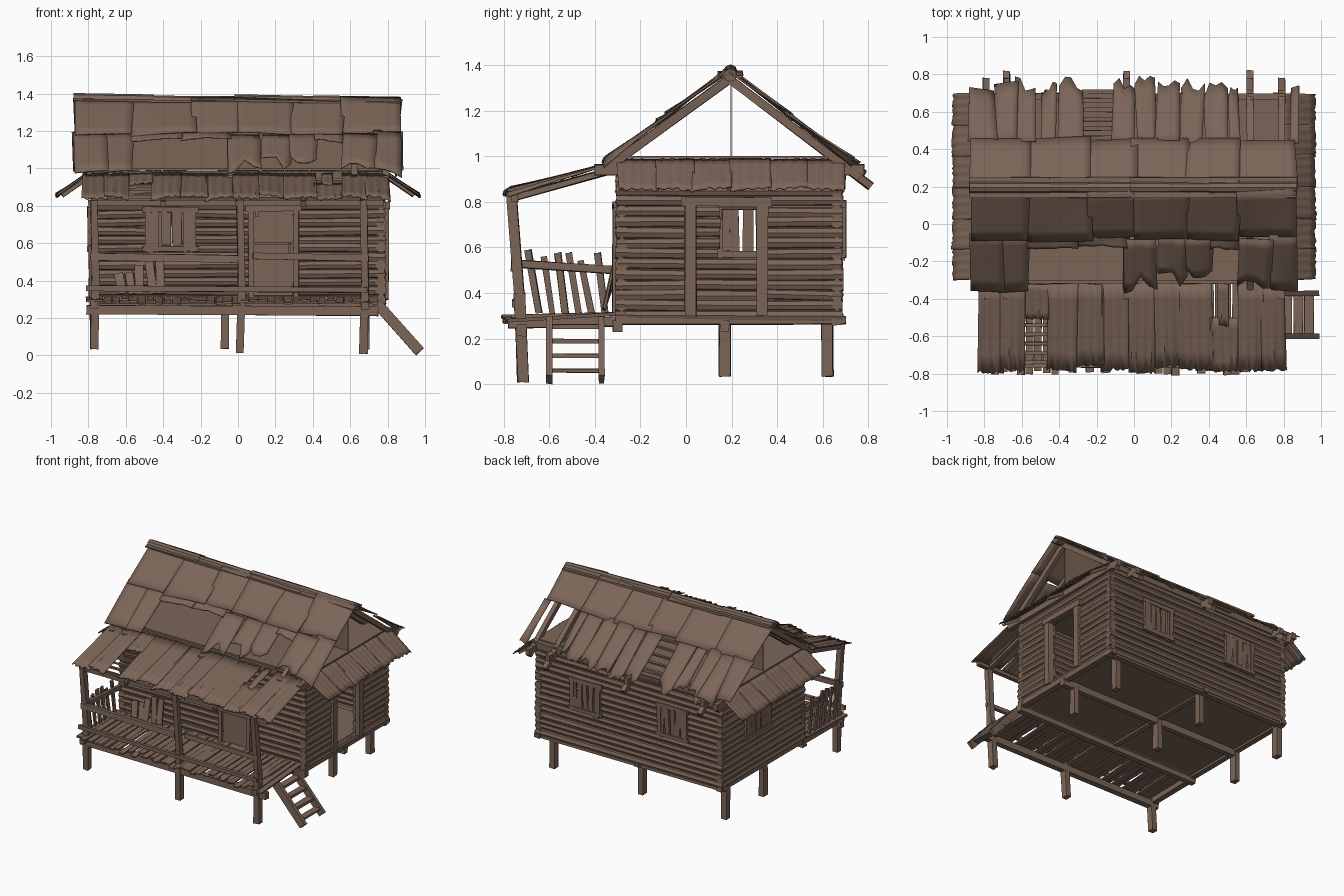
import bpy, bmesh, math, random
from mathutils import Vector, Matrix

if "Cube" in bpy.data.objects:
    bpy.data.objects.remove(bpy.data.objects["Cube"])

random.seed(7)
R = random.uniform
wood = bpy.data.materials.new("weathered brown")
wood.diffuse_color = (0.20, 0.13, 0.096, 1)
wood.use_nodes = True
wood.node_tree.nodes["Principled BSDF"].inputs["Base Color"].default_value = wood.diffuse_color


def finish(bm, name, solid=0):
    me = bpy.data.meshes.new(name)
    bm.to_mesh(me)
    bm.free()
    me.materials.append(wood)
    me.shade_smooth()
    me.set_sharp_from_angle(angle=math.radians(40))
    ob = bpy.data.objects.new(name, me)
    bpy.context.collection.objects.link(ob)
    if solid:
        m = ob.modifiers.new("thickness", 'SOLIDIFY')
        m.thickness = solid
    return ob


def frame(p0, p1):
    # matrix whose z axis runs from p0 to p1, centred between them
    p0, p1 = Vector(p0), Vector(p1)
    d = (p1 - p0).normalized()
    up = Vector((0, 1, 0)) if abs(d.z) > 0.9 else Vector((0, 0, 1))
    side = up.cross(d).normalized()
    rot = Matrix((side, d.cross(side), d)).transposed().to_4x4()
    return Matrix.Translation((p0 + p1) / 2) @ rot, (p1 - p0).length


def beam(bm, p0, p1, w, h, rough=0.003):
    # rough-sawn timber; w is the horizontal width, h the other one
    m, L = frame(p0, p1)
    vs = bmesh.ops.create_cube(bm, size=1, matrix=m @ Matrix.Diagonal((w, h, L, 1)))['verts']
    for v in vs:
        v.co += Vector((R(-rough, rough), R(-rough, rough), R(-rough, rough)))


def log(bm, p0, p1, r):
    m, L = frame(p0, p1)
    bmesh.ops.create_cone(bm, cap_ends=True, segments=8, radius1=r * R(.85, 1.1),
                          radius2=r * R(.85, 1.1), depth=L, matrix=m)


def sheet(bm, tl, tr, br, bl, wave=0.0, torn=0.0, bend=0.012, skew=0.012):
    # thin roof sheet, corners as seen from outside, optional corrugation and torn lower edge
    c = [Vector(p) + Vector((R(-skew, skew), R(-skew, skew), R(0, skew))) for p in (tl, tr, br, bl)]
    width = (c[1] - c[0]).length
    n = max(4, int(width / 0.012)) if wave else max(4, int(width / 0.04))
    rows, lift, phase = 5, R(-bend, bend), R(0, 6)
    ends = [1 - torn * random.random() ** 1.5 for _ in range(n + 1)]
    g = []
    for i in range(n + 1):
        u = i / n
        col = []
        for j in range(rows + 1):
            v = j / rows * ends[i]
            p = c[0].lerp(c[1], u).lerp(c[3].lerp(c[2], u), v)
            p.z += wave * math.sin(u * width * 140 + phase) * (.3 + .7 * v)
            p.z += lift * v * v * (2 * u - 1) + abs(lift) * .6 * math.sin(math.pi * u) * v
            col.append(bm.verts.new(p))
        g.append(col)
    for i in range(n):
        for j in range(rows):
            bm.faces.new((g[i][j], g[i][j + 1], g[i + 1][j + 1], g[i + 1][j]))


# log walls, split around the openings
Z0, Z1, STEP = 0.30, 0.98, 0.0455


def wall(name, pt, a0, a1, holes):
    bm = bmesh.new()
    z = Z0
    while z < Z1:
        cuts = sorted((h[0], h[1]) for h in holes if h[2] < z < h[3])
        edges = [a0] + [e for c in cuts for e in c] + [a1]
        for s, e in zip(edges[::2], edges[1::2]):
            log(bm, pt(s - R(0, .012), z + R(-.005, .005)), pt(e + R(0, .012), z + R(-.005, .005)), .028)
            beam(bm, pt(s, z), pt(e, z), .02, STEP + .004, 0)
        z += STEP
    finish(bm, name)


X, YF, YB = 0.765, -0.282, 0.662
wall("front_wall", lambda a, z: (a, YF, z), -.78, .78, [(-.47, -.25, .57, .78), (.08, .30, .33, .78)])
wall("back_wall", lambda a, z: (a, YB, z), -.78, .78, [(-.48, -.26, .57, .79), (.25, .47, .57, .79)])
wall("right_wall", lambda a, z: (X, a, z), -.30, .68, [(.03, .33, .32, .79)])
wall("left_wall", lambda a, z: (-X, a, z), -.30, .68, [(.14, .40, .57, .78)])


# boarded windows and doors; pt(a, out, z) places a point on the wall
def opening(name, pt, a0, a1, z0, z1, boards=0, fw=.03):
    bm = bmesh.new()
    for a in (a0, a1):
        beam(bm, pt(a, .012, z0 - fw / 2), pt(a, .012, z1 + fw / 2), fw, fw + .01)
    for z in (z0, z1):
        if z > .4:
            beam(bm, pt(a0 - fw, .016, z), pt(a1 + fw, .016, z), fw, fw)
    for i in range(boards):
        w = (a1 - a0) / boards
        a = a0 + w * (i + .5)
        m, t = R(-.008, .008), R(-.012, .012)
        p, q = pt(a + m, .018, z0 - R(-.02, .03)), pt(a + t, .022, z1 + R(-.01, .015))
        thin = abs(pt(1, 0, 0)[0] - pt(0, 0, 0)[0]) > .5
        beam(bm, p, q, *((w * .88, .014) if thin else (.014, w * .88)))
    finish(bm, name)


front = lambda a, o, z: (a, -.29 - o, z)
back = lambda a, o, z: (a, .67 + o, z)
right = lambda a, o, z: (.775 + o, a, z)
left = lambda a, o, z: (-.775 - o, a, z)
opening("front_window", front, -.48, -.24, .57, .78, 4)
opening("back_window_left", back, -.48, -.26, .57, .79, 5)
opening("back_window_right", back, .25, .47, .57, .79, 5)
opening("left_window", left, .14, .40, .57, .78, 5)
opening("front_door_frame", front, .07, .31, .32, .785)
opening("right_door_frame", right, .02, .335, .32, .80, fw=.04)

bm = bmesh.new()
beam(bm, (.19, -.295, .32), (.19, -.295, .78), .23, .02, 0)
beam(bm, (.09, -.308, .60), (.29, -.308, .60), .012, .012, 0)
beam(bm, (.10, -.31, .74), (.10, -.31, .77), .02, .02, 0)
beam(bm, (.275, -.315, .55), (.275, -.315, .60), .012, .02, 0)
finish(bm, "front_door")

bm = bmesh.new()
for i in range(5):
    a = -.64 + i * .055
    beam(bm, (a + R(-.03, .03), -.36, .33), (a, -.32, R(.42, .53)), .045, .012)
finish(bm, "leaning_boards")

# floor, ceiling and the attic divider
bm = bmesh.new()
beam(bm, (-.78, .19, .29), (.78, .19, .29), .97, .025, 0)
finish(bm, "house_floor")
bm = bmesh.new()
beam(bm, (-.80, .18, .995), (.80, .18, .995), .97, .012, 0)
finish(bm, "ceiling")
bm = bmesh.new()
beam(bm, (-.79, .197, 1.16), (.79, .197, 1.16), .006, .33, 0)
finish(bm, "attic_divider")

# foundation beams and piers
bm = bmesh.new()
for y in (-.30, .17, .66):
    beam(bm, (-.79, y, .285 if y > .6 else .255), (.79, y, .285 if y > .6 else .255), .04, .05)
for x in (-.765, -.07, .765):
    beam(bm, (x, -.31, .28), (x, .70, .28), .04, .035)
beam(bm, (-.81, -.72, .245), (.75, -.72, .235), .045, .05)
for x in (-.77, .68):
    beam(bm, (x, -.78, .265), (x, -.28, .275), .04, .04)
finish(bm, "floor_beams")
bm = bmesh.new()
for x in (-.77, -.07, .68):
    for y in (.17, .62):
        beam(bm, (x, y, .035), (x, y, .29), .042, .05)
finish(bm, "house_piers")

# porch: posts, deck, rails
bm = bmesh.new()
for x, z in ((-.77, .035), (.01, .015), (.67, .01)):
    beam(bm, (x, -.715, z), (x + .01, -.73, .40), .042, .048)
    beam(bm, (x + .01, -.73, .38), (x, -.765, .83), .038, .042)
finish(bm, "porch_posts")
bm = bmesh.new()
x = -.79
while x < .74:
    beam(bm, (x, -.79 + R(-.02, .03), .285 + R(-.014, .014)), (x + R(-.006, .006), -.30, .308), R(.036, .044), .012)
    x += .046
finish(bm, "porch_deck")
bm = bmesh.new()
beam(bm, (-.79, -.755, .53), (.0, -.755, .515), .025, .04)
beam(bm, (.08, -.755, .53), (.70, -.755, .52), .025, .035)
beam(bm, (-.81, -.75, .36), (.69, -.75, .35), .025, .03)
beam(bm, (-.775, -.76, .53), (-.775, -.31, .50), .025, .035)
for i in range(6):
    y = -.67 + i * .058
    beam(bm, (-.79, y + .025, .31), (-.79, y - R(0, .025), R(.54, .60)), .015, .028)
finish(bm, "porch_railing")

# ladder-like stair
bm = bmesh.new()
for y in (-.60, -.37):
    beam(bm, (.74, y, .28), (.97, y, .02), .025, .055)
for i in range(4):
    t = .1 + i * .25
    beam(bm, (.74 + .23 * t, -.61, .28 - .26 * t), (.74 + .23 * t, -.36, .28 - .26 * t), .05, .018)
finish(bm, "stair")


# roof framing
def slope_front(y):
    return 1.375 - (.19 - y) * .74


def slope_back(y):
    return 1.375 - (y - .19) * .77


bm = bmesh.new()
for x in (-.79, -.68, -.04, .62, .79):
    beam(bm, (x, .20, 1.345), (x, -.36, slope_front(-.36) - .03), .035, .035)
    end = .81 if abs(x) < .7 else .76
    beam(bm, (x, .18, 1.345), (x, end, slope_back(end) - .03), .035, .035)
    beam(bm, (x, -.40, .94), (x, .78, .94), .035, .045)
for y in (-.30, .68):
    beam(bm, (-.81, y, .965), (.81, y, .965), .035, .04)
log(bm, (-.85, .19, 1.345), (.85, .19, 1.345), .02)
finish(bm, "roof_frame")

bm = bmesh.new()
beam(bm, (-.80, -.75, .815), (.78, -.75, .815), .03, .03)
for x in (-.77, -.40, 0, .35, .67):
    beam(bm, (x, -.78, .81), (x, -.30, .945), .03, .028)
for i in range(6):
    y = -.74 + i * .05
    beam(bm, (-.60, y, .822 + (y + .78) * .28), (-.44, y, .822 + (y + .78) * .28), .018, .012)
    y = .46 + i * .05
    beam(bm, (-.28, y, slope_back(y) - .005), (-.08, y, slope_back(y) - .005), .022, .012)
finish(bm, "roof_laths")


# main roof sheets
def roof_row(bm, spans, y0, y1, f, flip, **kw):
    for a, b, cut in spans:
        l, r = (b, a) if flip else (a, b)
        e = y1 - cut if flip else y1 + cut
        sheet(bm, (l, y0, f(y0) + .004), (r, y0, f(y0) + .004),
              (r, e, f(e) + .01), (l, e, f(e) + .01), **kw)


bm = bmesh.new()
upper = [(-.87, -.56, 0), (-.58, -.23, 0), (-.25, .02, .01), (-.01, .30, 0), (.28, .57, 0), (.55, .87, .01)]
roof_row(bm, upper, .18, -.09, slope_front, False)
roof_row(bm, [(-.88, -.70, 0), (-.72, -.56, .0), (.72, .87, .0)], -.06, -.36, slope_front, False, bend=.03)
roof_row(bm, [(-.05, .13, 0), (.12, .29, .02), (.28, .42, .06), (.56, .74, .02)],
         -.08, -.36, slope_front, False, torn=.35, bend=.03)
roof_row(bm, [(-.57, -.30, .22), (-.31, -.04, .23), (.41, .57, .22)], -.06, -.36, slope_front, False, torn=.2)
roof_row(bm, upper, .20, .46, slope_back, True)
roof_row(bm, [(-.88, -.74, .06), (-.75, -.62, .02), (.83, .88, .05)], .44, .78, slope_back, True, bend=.03)
roof_row(bm, [(-.63, -.52, 0), (-.50, -.42, .03), (-.41, -.27, .0), (-.11, .0, 0), (.01, .11, 0),
              (.12, .24, 0), (.25, .37, 0), (.38, .50, .03), (.50, .56, .06)],
         .44, .79, slope_back, True, torn=.25, bend=.03)
finish(bm, "main_roof_sheets", .008)

# ridge caps, half-round
bm = bmesh.new()
for a, b, z in ((-.88, -.45, 1.372), (-.47, -.01, 1.362), (-.02, .42, 1.366), (.40, .87, 1.36)):
    log(bm, (a, .195, z), (b, .195, z - .006), .03)
    beam(bm, (a, .165, z - .004), (b, .165, z - .01), .05, .012)
    beam(bm, (a, .225, z - .004), (b, .225, z - .01), .05, .012)
finish(bm, "ridge_cap")

# porch roof, corrugated sheets with gaps
bm = bmesh.new()
for a, b, y0, y1 in ((-.83, -.70, -.32, -.80), (-.71, -.58, -.32, -.79), (-.59, -.45, -.32, -.52),
                     (-.46, -.30, -.32, -.79), (-.31, -.16, -.32, -.77), (-.17, -.02, -.32, -.79),
                     (-.03, .12, -.32, -.80), (.11, .26, -.32, -.77), (.25, .42, -.32, -.79),
                     (.41, .56, -.50, -.80), (.44, .50, -.32, -.55), (.55, .69, -.32, -.79), (.68, .81, -.32, -.79)):
    f = lambda y: .835 + (y + .80) * .285
    sheet(bm, (a, y0, f(y0)), (b, y0, f(y0)), (b, y1, f(y1)), (a, y1, f(y1)),
          wave=.005, torn=.05, bend=.015, skew=.008)
finish(bm, "porch_roof_sheets", .007)

# side awnings, mirrored
bm = bmesh.new()
for s in (1, -1):
    for i in range(6):
        a, b = -.30 + i * .165, -.30 + (i + 1) * .165 + .01
        l, r = (a, b) if s > 0 else (b, a)
        sheet(bm, (s * .79, l, .985), (s * .79, r, .985), (s * .975, r, .85), (s * .975, l, .85),
              wave=.004, torn=.05, skew=.006)
    for y in (-.28, .19, .66):
        beam(bm, (s * .78, y, .965), (s * .94, y, .855), .025, .02)
finish(bm, "side_awnings", .007)
